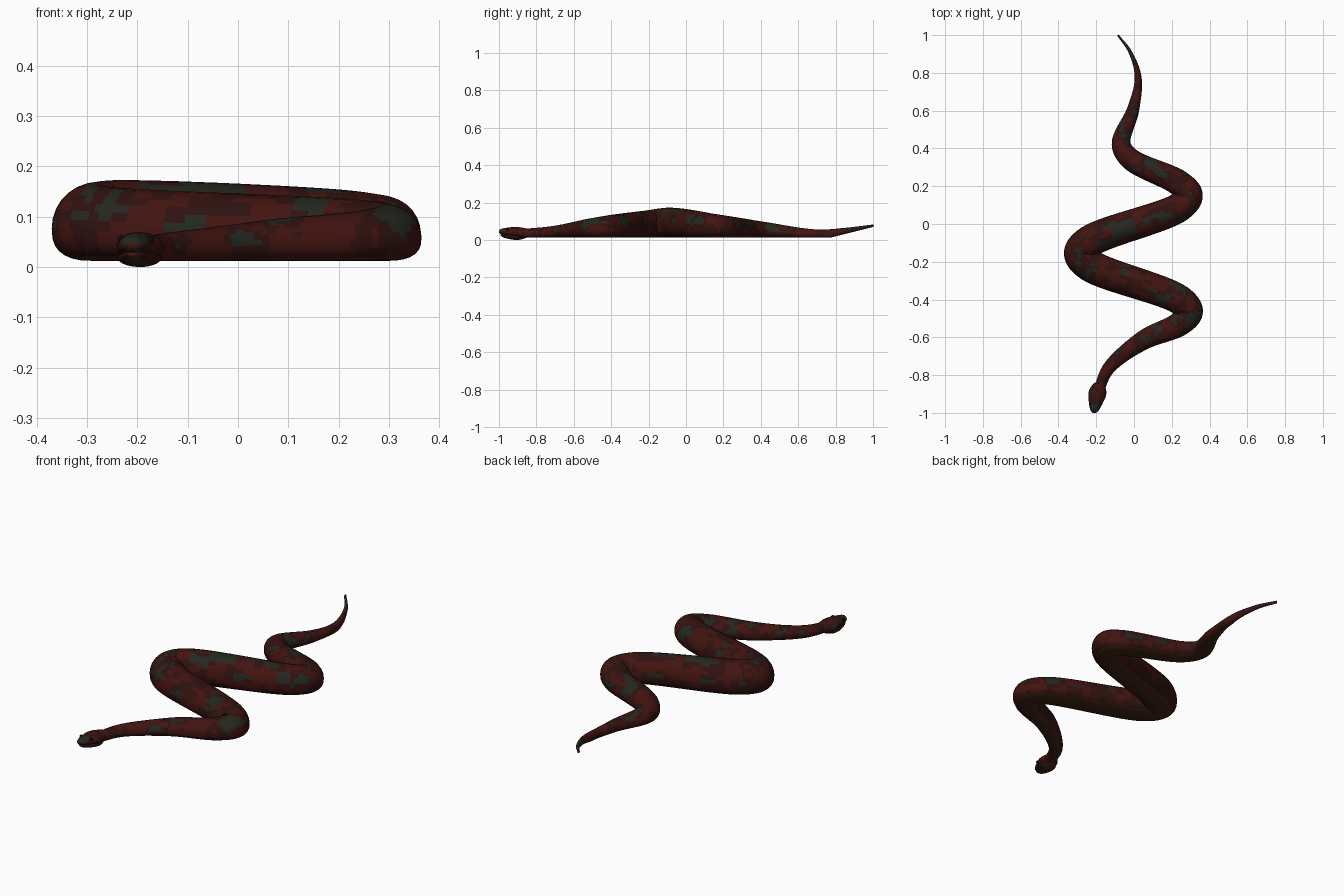
import bpy, bmesh, math
from mathutils import Vector, noise

if "Cube" in bpy.data.objects:
    bpy.data.objects.remove(bpy.data.objects["Cube"])

def material(name, rgb):
    m = bpy.data.materials.new(name)
    m.diffuse_color = (*rgb, 1)
    m.use_nodes = True
    m.node_tree.nodes["Principled BSDF"].inputs["Base Color"].default_value = m.diffuse_color
    return m

RED = material("dark_red", (0.055, 0.007, 0.005))
MAROON = material("maroon", (0.028, 0.006, 0.005))
GREEN = material("dark_green", (0.018, 0.02, 0.014))
BROWN = material("belly_brown", (0.05, 0.017, 0.007))
BLACK = material("eye_black", (0.004, 0.003, 0.003))

def smooth_path(pts, steps):
    """Centripetal Catmull-Rom spline through points of any dimension."""
    P = [Vector(p) for p in pts]
    P = [P[0] * 2 - P[1]] + P + [P[-1] * 2 - P[-2]]
    out = []
    for i in range(1, len(P) - 2):
        p0, p1, p2, p3 = P[i - 1:i + 3]
        d = [(b - a).length ** 0.5 for a, b in ((p0, p1), (p1, p2), (p2, p3))]
        m1 = ((p1 - p0) / d[0] - (p2 - p0) / (d[0] + d[1]) + (p2 - p1) / d[1]) * d[1]
        m2 = ((p2 - p1) / d[1] - (p3 - p1) / (d[1] + d[2]) + (p3 - p2) / d[2]) * d[1]
        for k in range(steps):
            t = k / steps
            out.append(p1 * (2*t**3 - 3*t*t + 1) + m1 * (t**3 - 2*t*t + t)
                       + p2 * (3*t*t - 2*t**3) + m2 * (t**3 - t*t))
    return out + [P[-2]]

def finish(name, bm, mats):
    me = bpy.data.meshes.new(name)
    bm.to_mesh(me)
    bm.free()
    for m in mats:
        me.materials.append(m)
    me.polygons.foreach_set("use_smooth", [True] * len(me.polygons))
    ob = bpy.data.objects.new(name, me)
    bpy.context.collection.objects.link(ob)

def skin(center, ang):
    """Blotchy back, plain belly."""
    v = noise.noise(center * 14) + 0.5 * noise.noise(center * 35)
    if ang < -0.8:
        return 3
    if v > 0.3 and ang > 0.1:
        return 2
    return 0 if v < -0.05 else 1

def loft(name, path, sides=28, belly=0.75, mid=0.42):
    """Sweep a flat-bottomed oval along stations (x, y, bottom, top, half width)."""
    bm = bmesh.new()
    rings = []
    for i, (x, y, b, t, w) in enumerate(path):
        a, c = path[max(i - 1, 0)], path[min(i + 1, len(path) - 1)]
        side = Vector((a[1] - c[1], c[0] - a[0], 0)).normalized()
        zc = b + mid * (t - b)
        ring = []
        for k in range(sides):
            ang = 2 * math.pi * k / sides
            cs, sn = math.cos(ang), math.sin(ang)
            e = 1 if sn >= 0 else belly
            px = math.copysign(abs(cs) ** e, cs) * w
            pz = sn * (t - zc) if sn >= 0 else -abs(sn) ** e * (zc - b)
            ring.append(bm.verts.new(Vector((x, y, zc + pz)) + side * px))
        rings.append(ring)
    for r, s in zip(rings, rings[1:]):
        for k in range(sides):
            n = (k + 1) % sides
            f = bm.faces.new((r[k], r[n], s[n], s[k]))
            f.material_index = skin(f.calc_center_median(),
                                    math.sin(2 * math.pi * (k + 0.5) / sides))
    bm.faces.new(rings[0])
    bm.faces.new(rings[-1])
    bmesh.ops.recalc_face_normals(bm, faces=bm.faces)
    finish(name, bm, (RED, MAROON, GREEN, BROWN))

def bend(x, y):
    """Three points of a tight hairpin with its apex at x, y."""
    inner = x - math.copysign(0.05, x)
    return [(inner, y - 0.063), (x, y), (inner, y + 0.063)]

# Body and tail: winding spine seen from above
spine = [(-0.19, -0.89), (-0.135, -0.765), (0.05, -0.615)]
spine += bend(0.292, -0.465) + bend(-0.284, -0.155) + bend(0.29, 0.152)
spine += [(-0.02, 0.345), (-0.068, 0.425), (-0.005, 0.605),
          (0.022, 0.775), (-0.02, 0.91), (-0.085, 1.0)]

# Girth along the length: y, top, half width
girth = [(-0.9, 0.060, 0.030), (-0.84, 0.062, 0.029), (-0.69, 0.078, 0.041),
         (-0.465, 0.124, 0.073), (-0.22, 0.157, 0.086), (-0.08, 0.173, 0.085),
         (0.15, 0.140, 0.074), (0.425, 0.096, 0.050), (0.7, 0.056, 0.024),
         (0.85, 0.065, 0.013), (1.0, 0.083, 0.005)]
girth = smooth_path(girth, 6)

def body_station(p):
    x, y = p
    for a, b in zip(girth, girth[1:]):
        if y <= b[0]:
            break
    top, half = list(a.lerp(b, min(max((y - a[0]) / (b[0] - a[0]), 0), 1)))[1:]
    return x, y, 0.012 + 0.25 * max(y - 0.77, 0), top, half

loft("body", [body_station(p) for p in smooth_path(spine, 14)])

# Head parts: rows of y, bottom, top, half width along a slightly curved axis
def head_part(name, rows, **shape):
    path = [(-0.21 + 0.03 * (max(r[0] + 1, 0) / 0.155) ** 1.5, *r)
            for r in smooth_path(rows, 6)]
    loft(name, path, **shape)

head_part("head", [(-1.0, 0.038, 0.050, 0.008), (-0.99, 0.031, 0.059, 0.020),
                   (-0.94, 0.022, 0.068, 0.038), (-0.90, 0.015, 0.069, 0.047),
                   (-0.87, 0.014, 0.065, 0.041), (-0.845, 0.018, 0.060, 0.026)])
head_part("lower_jaw", [(-0.99, 0.022, 0.029, 0.010), (-0.975, 0.013, 0.031, 0.023),
                        (-0.90, 0.0, 0.030, 0.043), (-0.845, 0.015, 0.030, 0.018)],
          belly=1, mid=0.6)

# Eyes
for side, label in ((-1, "left"), (1, "right")):
    bm = bmesh.new()
    bmesh.ops.create_uvsphere(bm, u_segments=14, v_segments=10, radius=0.0075)
    bmesh.ops.translate(bm, verts=bm.verts, vec=(-0.203 + side * 0.029, -0.952, 0.055))
    finish("eye_" + label, bm, (BLACK,))
